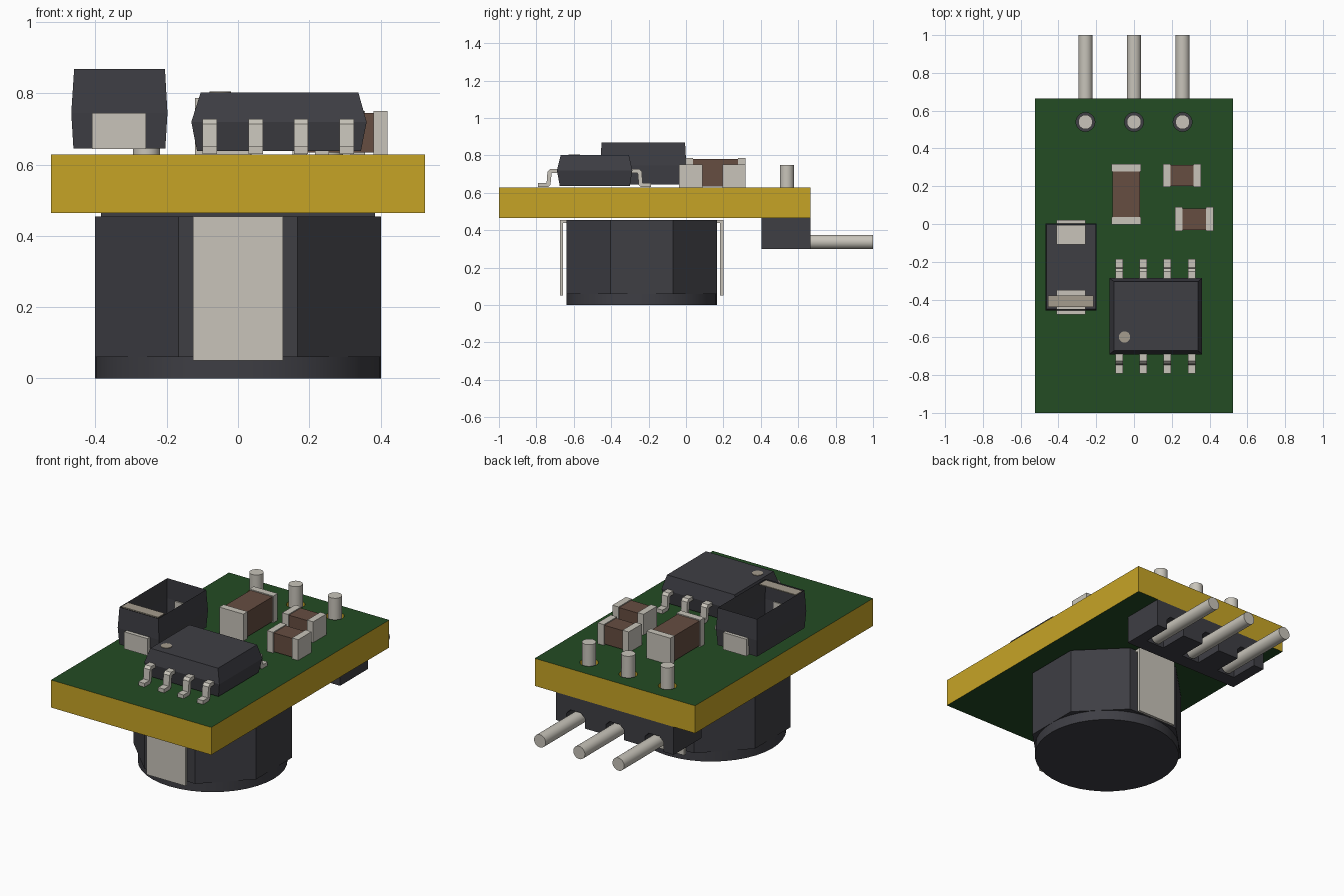
import bpy, bmesh, math
from mathutils import Matrix, Vector

cube = bpy.data.objects.get("Cube")
if cube:
    bpy.data.objects.remove(cube)


def material(name, r, g, b):
    def lin(c):
        c /= 255
        return c / 12.92 if c <= 0.04045 else ((c + 0.055) / 1.055) ** 2.4
    m = bpy.data.materials.new(name)
    m.use_nodes = True
    col = (lin(r), lin(g), lin(b), 1)
    m.diffuse_color = col
    m.node_tree.nodes["Principled BSDF"].inputs["Base Color"].default_value = col
    return m


GREEN = material("board_green", 35, 76, 36)
GOLD = material("board_edge_gold", 198, 164, 38)
DARK = material("dark_plastic", 62, 62, 68)
METAL = material("pale_metal", 200, 196, 186)
BROWN = material("ceramic_brown", 102, 77, 65)
MARK = material("marking_beige", 165, 156, 141)


def finish(name, bm, mat, smooth=False):
    bmesh.ops.recalc_face_normals(bm, faces=bm.faces)
    me = bpy.data.meshes.new(name)
    bm.to_mesh(me)
    bm.free()
    ob = bpy.data.objects.new(name, me)
    bpy.context.collection.objects.link(ob)
    me.materials.append(mat)
    if smooth:
        bpy.ops.object.select_all(action='DESELECT')
        ob.select_set(True)
        bpy.context.view_layer.objects.active = ob
        bpy.ops.object.shade_smooth_by_angle(angle=math.radians(35))
    return ob


def add_box(bm, x0, x1, y0, y1, z0, z1):
    m = Matrix.Translation(((x0 + x1) / 2, (y0 + y1) / 2, (z0 + z1) / 2))
    bmesh.ops.create_cube(bm, size=1, matrix=m @ Matrix.Diagonal((x1 - x0, y1 - y0, z1 - z0, 1)))


def box(name, mat, *dims):
    bm = bmesh.new()
    add_box(bm, *dims)
    return finish(name, bm, mat)


def cylinder(name, mat, p0, p1, r, sides=24, spin=0, smooth=True):
    p0, p1 = Vector(p0), Vector(p1)
    rot = (p1 - p0).to_track_quat('Z', 'Y').to_matrix().to_4x4()
    bm = bmesh.new()
    bmesh.ops.create_cone(bm, cap_ends=True, segments=sides, radius1=r, radius2=r, depth=(p1 - p0).length,
                          matrix=Matrix.Translation((p0 + p1) / 2) @ rot @ Matrix.Rotation(spin, 4, 'Z'))
    return finish(name, bm, mat, smooth)


def extrude(name, mat, profile, axis, a, b):
    """Extrude a closed 2D profile along x (profile = y,z) or y (profile = x,z)."""
    place = (lambda p, t: (t, p[0], p[1])) if axis == 'x' else (lambda p, t: (p[0], t, p[1]))
    bm = bmesh.new()
    f = bm.faces.new([bm.verts.new(place(p, a)) for p in profile])
    ext = bmesh.ops.extrude_face_region(bm, geom=[f])["geom"]
    move = (b - a, 0, 0) if axis == 'x' else (0, b - a, 0)
    bmesh.ops.translate(bm, vec=move, verts=[v for v in ext if isinstance(v, bmesh.types.BMVert)])
    return finish(name, bm, mat)


def loft(name, mat, rings, top=True):
    """Stack of rectangles (x0, x1, y0, y1, z)."""
    bm = bmesh.new()
    loops = [[bm.verts.new(c) for c in ((x0, y0, z), (x1, y0, z), (x1, y1, z), (x0, y1, z))]
             for x0, x1, y0, y1, z in rings]
    bm.faces.new(loops[0])
    if top:
        bm.faces.new(loops[-1])
    for lo, hi in zip(loops, loops[1:]):
        for i in range(4):
            j = (i + 1) % 4
            bm.faces.new((lo[i], lo[j], hi[j], hi[i]))
    return finish(name, bm, mat)


PINS = (-0.257, 0, 0.257)
BOARD_TOP = 0.628

# Circuit board with three drilled holes
board = box("circuit_board", GREEN, -0.525, 0.525, -1, 0.665, 0.465, BOARD_TOP)
for x in PINS:
    cutter = cylinder("hole_cutter", GOLD, (x, 0.54, 0.4), (x, 0.54, 0.7), 0.05, smooth=False)
    cutter.hide_render = True
    mod = board.modifiers.new("hole", 'BOOLEAN')
    mod.operation = 'DIFFERENCE'
    mod.object = cutter
    mod.solver = 'EXACT'
    bpy.ops.object.select_all(action='DESELECT')
    bpy.context.view_layer.objects.active = board
    board.select_set(True)
    bpy.ops.object.modifier_apply(modifier=mod.name)
    bpy.data.objects.remove(cutter)
board.data.materials.clear()
board.data.materials.append(GREEN)
board.data.materials.append(GOLD)
for p in board.data.polygons:
    p.material_index = 0 if abs(p.normal.z) > 0.5 else 1

# Angled pin header: solid front, grooved back
box("header_block", DARK, -0.385, 0.385, 0.405, 0.49, 0.30, 0.465)
comb = [(-0.385, 0.465), (-0.385, 0.30)]
for x in PINS:
    comb += [(x - 0.06, 0.30), (x - 0.06, 0.36), (x - 0.035, 0.385),
             (x + 0.035, 0.385), (x + 0.06, 0.36), (x + 0.06, 0.30)]
comb += [(0.385, 0.30), (0.385, 0.465)]
extrude("header_grooves", DARK, comb, 'y', 0.49, 0.665)
for x in PINS:
    cylinder("header_pin_out", METAL, (x, 0.50, 0.338), (x, 1.0, 0.338), 0.038)
    cylinder("header_pin_up", METAL, (x, 0.54, 0.338), (x, 0.54, 0.75), 0.038)

# Power inductor below the board
CY = -0.237
cylinder("inductor_body", DARK, (0, CY, 0.06), (0, CY, 0.455), 0.402 / math.cos(math.pi / 8),
         8, math.pi / 8, smooth=False)
cylinder("inductor_base", DARK, (0, CY, 0), (0, CY, 0.06), 0.402, 40)
for s in (-1, 1):
    pts = [(0.40, 0.455), (0.437, 0.455), (0.437, 0.05), (0.42, 0.05), (0.42, 0.44), (0.40, 0.44)]
    extrude("inductor_terminal", METAL, [(CY + s * y, z) for y, z in pts], 'x', -0.127, 0.127)

# Eight-lead chip
loft("chip_body", DARK, [(-0.115, 0.345, -0.675, -0.30, 0.638), (-0.131, 0.361, -0.69, -0.287, 0.72),
                         (-0.105, 0.338, -0.67, -0.305, 0.802)])
cylinder("chip_marker_dot", MARK, (-0.05, -0.598, 0.800), (-0.05, -0.598, 0.805), 0.03)
LEAD = [(0.18, 0.728), (0.238, 0.728), (0.252, 0.714), (0.257, 0.652), (0.302, 0.652), (0.302, 0.63),
        (0.248, 0.63), (0.236, 0.642), (0.23, 0.706), (0.18, 0.706)]
for x in (-0.079, 0.05, 0.177, 0.305):
    for s in (-1, 1):
        extrude("chip_lead", METAL, [(-0.4885 + s * y, z) for y, z in LEAD], 'x', x - 0.02, x + 0.02)

# Diode: open-topped shell, two folded leads and a polarity band
loft("diode_shell", DARK, [(-0.462, -0.204, -0.45, -0.005, 0.646), (-0.468, -0.198, -0.457, 0.002, 0.745),
                           (-0.46, -0.205, -0.452, -0.005, 0.868)], top=False)
box("diode_band", MARK, -0.455, -0.215, -0.44, -0.378, 0.862, 0.868)
for s in (-1, 1):
    pts = [(0.12, 0.644), (0.25, 0.644), (0.25, 0.745), (0.222, 0.745), (0.222, 0.660), (0.12, 0.660)]
    extrude("diode_lead", METAL, [(-0.229 + s * y, z) for y, z in pts], 'x', -0.41, -0.258)


# Ceramic capacitors with metal end caps
def capacitor(x0, x1, y0, y1, top, cap, along_x):
    g = 0.006
    box("capacitor_body", BROWN, x0 + g, x1 - g, y0 + g, y1 - g, BOARD_TOP + g, top - g)
    bm = bmesh.new()
    if along_x:
        add_box(bm, x0, x0 + cap, y0, y1, BOARD_TOP, top)
        add_box(bm, x1 - cap, x1, y0, y1, BOARD_TOP, top)
    else:
        add_box(bm, x0, x1, y0, y0 + cap, BOARD_TOP, top)
        add_box(bm, x0, x1, y1 - cap, y1, BOARD_TOP, top)
    finish("capacitor_end_caps", bm, METAL)


capacitor(-0.12, 0.037, -0.003, 0.318, 0.787, 0.04, False)
capacitor(0.153, 0.356, 0.195, 0.318, 0.751, 0.04, True)
capacitor(0.216, 0.42, -0.037, 0.089, 0.751, 0.04, True)
